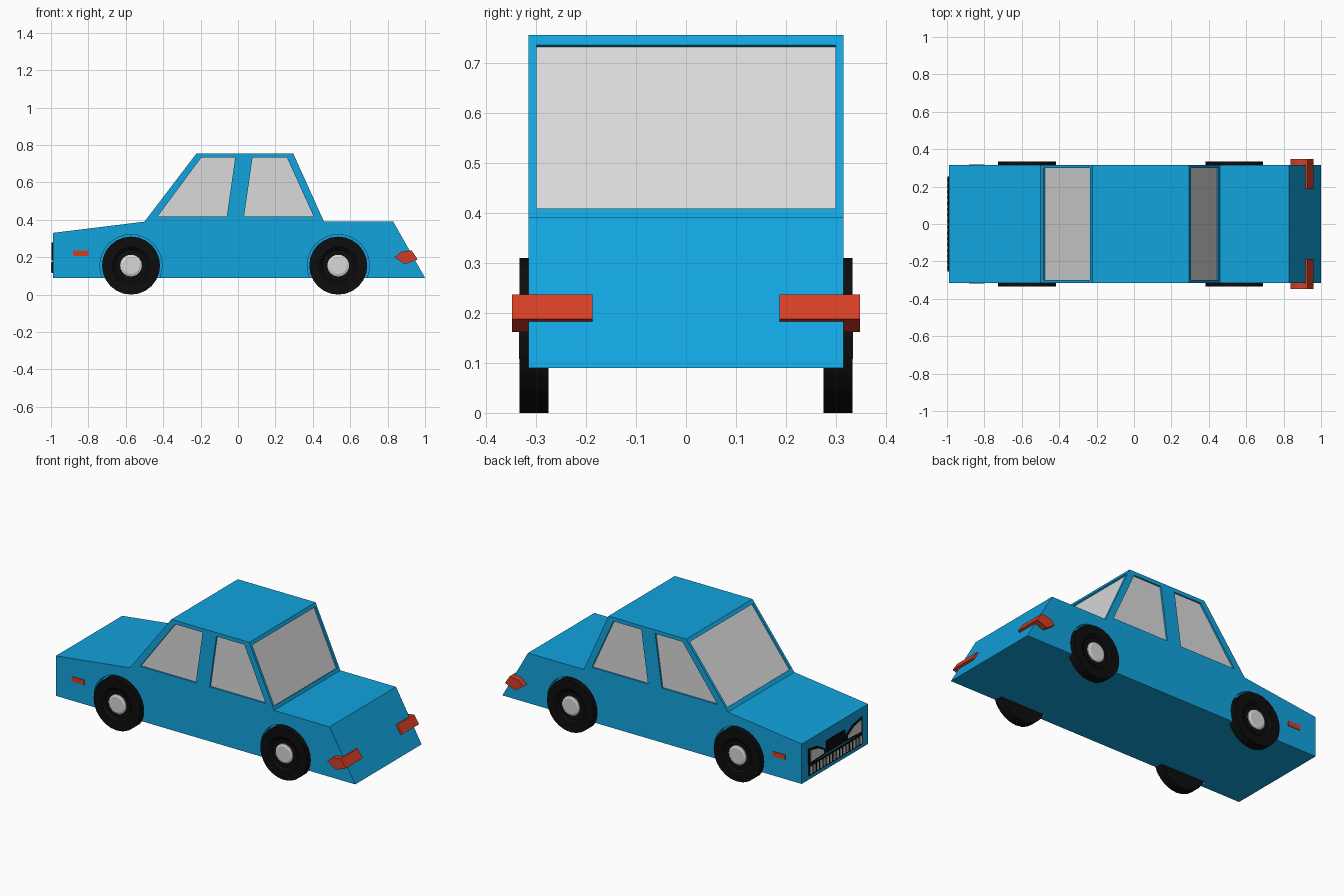
import bpy, bmesh, math
from mathutils import Vector

cube = bpy.data.objects.get("Cube")
if cube:
    bpy.data.objects.remove(cube, do_unlink=True)


def material(name, rgb, rough=0.6):
    m = bpy.data.materials.new(name)
    m.use_nodes = True
    m.diffuse_color = (*rgb, 1)
    node = m.node_tree.nodes["Principled BSDF"]
    node.inputs["Base Color"].default_value = (*rgb, 1)
    node.inputs["Roughness"].default_value = rough
    return m


BLUE = material("body blue", (0.006, 0.37, 0.73))
GLASS = material("window grey", (0.7, 0.7, 0.7))
SILVER = material("hub silver", (0.68, 0.68, 0.68))
BLACK = material("black rubber", (0.004, 0.004, 0.004))
RED = material("lamp red", (0.66, 0.048, 0.018))


def finish(name, bm, mat):
    bmesh.ops.recalc_face_normals(bm, faces=bm.faces)
    me = bpy.data.meshes.new(name)
    bm.to_mesh(me)
    bm.free()
    me.materials.append(mat)
    ob = bpy.data.objects.new(name, me)
    bpy.context.collection.objects.link(ob)
    return ob


def extrude(name, points, a, b, mat, axis="y"):
    """Extrude a 2D outline from a to b along y (outline x,z) or x (outline y,z)."""
    place = (lambda p, d: (p[0], d, p[1])) if axis == "y" else (lambda p, d: (d, p[0], p[1]))
    bm = bmesh.new()
    ends = [[bm.verts.new(place(p, d)) for p in points] for d in (a, b)]
    for ring in ends:
        bm.faces.new(ring)
    n = len(points)
    for i in range(n):
        j = (i + 1) % n
        bm.faces.new((ends[0][i], ends[0][j], ends[1][j], ends[1][i]))
    return finish(name, bm, mat)


def lathe(name, profile, x, z, side, mat, segments=24):
    """Turn a (radius, y) profile around an axle parallel to y."""
    bm = bmesh.new()
    rings = []
    for r, y in profile:
        rings.append([bm.verts.new((x + r * math.cos(t), side * y, z + r * math.sin(t)))
                      for t in (math.tau * i / segments for i in range(segments))])
    bm.faces.new(rings[0])
    bm.faces.new(rings[-1])
    for lo, hi in zip(rings, rings[1:]):
        for i in range(segments):
            j = (i + 1) % segments
            bm.faces.new((lo[i], lo[j], hi[j], hi[i]))
    return finish(name, bm, mat)


def rect(a0, a1, b0, b1):
    return [(a0, b0), (a1, b0), (a1, b1), (a0, b1)]


def slab(p, q, t0, t1, inner, outer):
    """Thin outline along the line p-q, between two offsets from it."""
    p, q = Vector(p), Vector(q)
    d = q - p
    n = Vector((-d.y, d.x)).normalized()
    a, b = p + d * t0, p + d * t1
    return [a + n * inner, b + n * inner, b + n * outer, a + n * outer]


SIDES = (("left", 1), ("right", -1))
HALF = 0.315
RECESS = 0.012
AXLES = (("front", -0.572), ("rear", 0.536))
AXLE_Z = 0.155

# Body shell
scuttle, roof_front = (-0.5, 0.39), (-0.222, 0.755)
roof_rear, deck = (0.295, 0.755), (0.46, 0.39)
body = extrude("body", [(-0.99, 0.09), (-0.99, 0.33), scuttle, roof_front, roof_rear,
                        deck, (0.83, 0.39), (1.0, 0.09)], -HALF, HALF, BLUE)
cutters = []

# Side windows
windows = {
    "front": [(-0.43, 0.417), (-0.197, 0.732), (-0.015, 0.732), (-0.06, 0.417)],
    "rear": [(0.032, 0.417), (0.077, 0.732), (0.262, 0.732), (0.405, 0.417)],
}
for side, s in SIDES:
    floor = HALF - RECESS
    for end, outline in windows.items():
        cutters.append(extrude("window_cutter", outline, s * floor, s * 0.4, BLUE))
        extrude(f"{end}_{side}_window", outline, s * (floor - 0.002), s * (floor + 0.002), GLASS)

# Windshield and rear window
for name, p, q in (("windshield", scuttle, roof_front), ("rear_window", roof_rear, deck)):
    cutters.append(extrude("screen_cutter", slab(p, q, 0.055, 0.95, -RECESS, 0.05), -0.299, 0.299, BLUE))
    extrude(name, slab(p, q, 0.055, 0.95, -RECESS - 0.002, 0.002 - RECESS), -0.299, 0.299, GLASS)

# Wheel arches and wheels
for side, s in SIDES:
    for end, x in AXLES:
        cutters.append(lathe("arch_cutter", [(0.166, 0.27), (0.166, 0.4)], x, AXLE_Z, s, BLUE, 32))
        lathe(f"{end}_{side}_tyre", [(0.155, 0.275), (0.155, 0.333), (0.1, 0.333), (0.085, 0.322)],
              x, AXLE_Z, s, BLACK)
        lathe(f"{end}_{side}_hub", [(0.058, 0.315), (0.058, 0.329), (0.046, 0.334)],
              x, AXLE_Z, s, SILVER)

# Cut the recesses into the shell
for c in cutters:
    mod = body.modifiers.new("recess", "BOOLEAN")
    mod.object = c
    mod.solver = "EXACT"
graph = bpy.context.evaluated_depsgraph_get()
cut_mesh = bpy.data.meshes.new_from_object(body.evaluated_get(graph))
body.modifiers.clear()
body.data = cut_mesh
body.data.materials.clear()
body.data.materials.append(BLUE)
for poly in body.data.polygons:
    poly.material_index = 0
for c in cutters:
    bpy.data.objects.remove(c, do_unlink=True)

# Wraparound tail lamps and side markers
lamp = [(0.837, 0.2), (0.87, 0.228), (0.928, 0.237), (0.96, 0.188), (0.892, 0.162)]
for side, s in SIDES:
    extrude(f"{side}_tail_lamp", lamp, s * 0.187, s * 0.348, RED)
    extrude(f"{side}_side_marker", rect(-0.882, -0.8, 0.207, 0.236), s * 0.31, s * 0.319, RED)

# Headlamps: black surround with a grey lens
NOSE = -0.989
for side, s in SIDES:
    outer = [(0.255, 0.182), (0.255, 0.278), (0.165, 0.262), (0.1, 0.222), (0.1, 0.19)]
    lens = [(0.24, 0.195), (0.24, 0.266), (0.168, 0.25), (0.115, 0.22), (0.115, 0.2)]
    extrude(f"{side}_headlamp_surround", [(s * y, z) for y, z in outer], NOSE, -0.996, BLACK, "x")
    extrude(f"{side}_headlamp_lens", [(s * y, z) for y, z in lens], -0.993, -0.998, GLASS, "x")

# Grilles
extrude("centre_grille", rect(-0.087, 0.087, 0.192, 0.262), NOSE, -0.998, BLACK, "x")
extrude("lower_grille", rect(-0.252, 0.252, 0.115, 0.177), NOSE, -0.996, BLACK, "x")
BARS = 16
for i in range(BARS):
    y = -0.235 + 0.47 * i / (BARS - 1)
    extrude(f"grille_bar_{i + 1}", rect(y - 0.008, y + 0.008, 0.123, 0.169), -0.993, -0.999, GLASS, "x")
